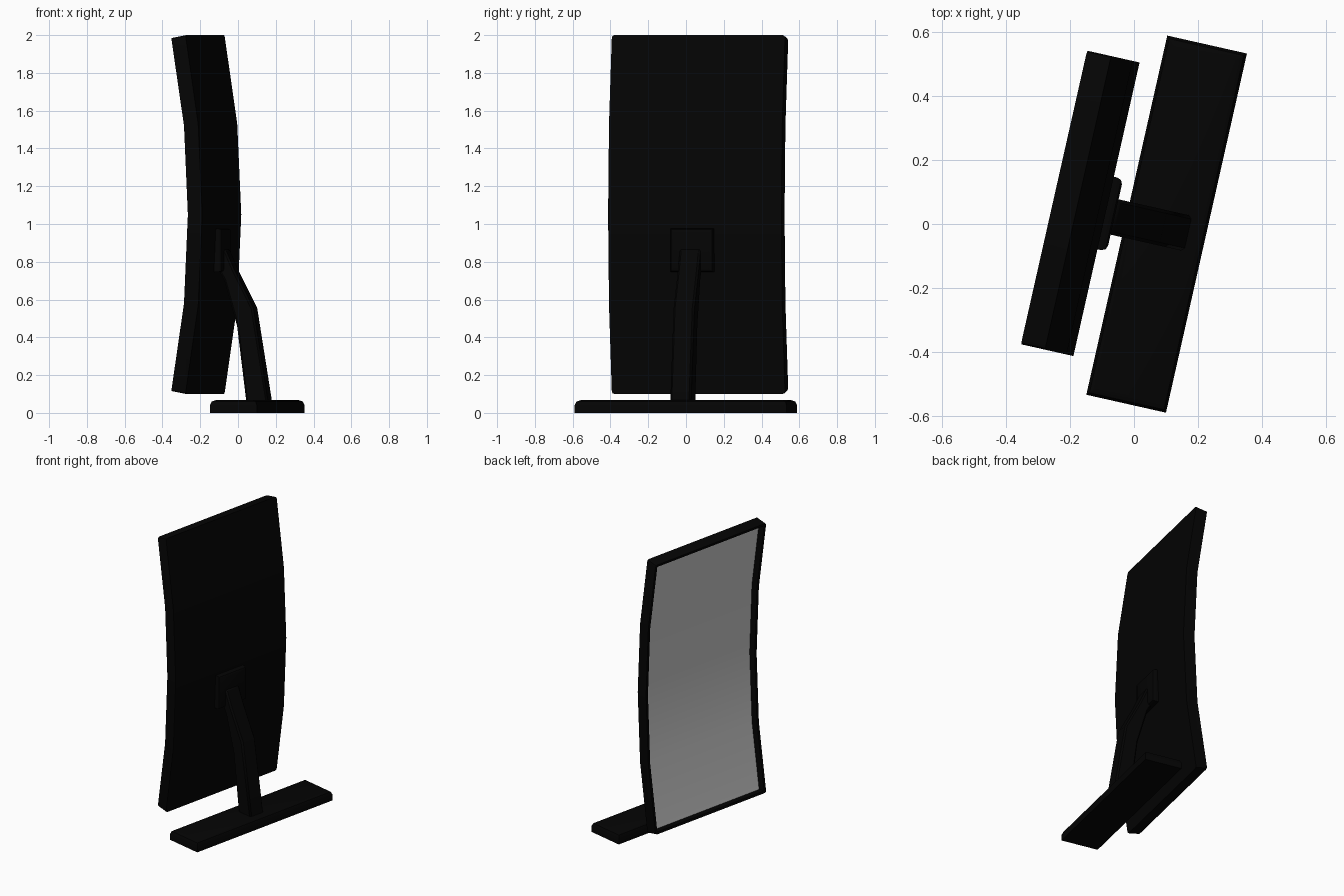
import bpy, bmesh
from math import radians
from mathutils import Matrix

if "Cube" in bpy.data.objects:
    bpy.data.objects.remove(bpy.data.objects["Cube"])

# Whole model is turned about z; local x = depth, local y = width
TURN = Matrix.Rotation(radians(-12.7), 4, 'Z')


def material(name, v):
    m = bpy.data.materials.new(name)
    m.diffuse_color = (v, v, v, 1)
    m.use_nodes = True
    m.node_tree.nodes["Principled BSDF"].inputs["Base Color"].default_value = m.diffuse_color
    return m


black = material("black_plastic", 0.0012)
grey = material("display_grey", 0.58)


def finish(name, bm, bevel=0.0, segments=1):
    bmesh.ops.recalc_face_normals(bm, faces=bm.faces)
    bm.transform(TURN)
    me = bpy.data.meshes.new(name)
    bm.to_mesh(me)
    bm.free()
    ob = bpy.data.objects.new(name, me)
    bpy.context.collection.objects.link(ob)
    me.materials.append(black)
    me.materials.append(grey)
    if bevel:
        mod = ob.modifiers.new("edge_bevel", 'BEVEL')
        mod.width, mod.segments = bevel, segments
        mod.limit_method, mod.angle_limit = 'ANGLE', radians(40)
    bpy.ops.object.select_all(action='DESELECT')
    ob.select_set(True)
    bpy.context.view_layer.objects.active = ob
    bpy.ops.object.shade_smooth_by_angle(angle=radians(25))
    return ob


def box(x0, x1, mid, width, z0, z1):
    bm = bmesh.new()
    bmesh.ops.create_cube(bm, size=1)
    bm.transform(Matrix.Translation(((x0 + x1) / 2, mid, (z0 + z1) / 2))
                 @ Matrix.Diagonal((x1 - x0, width, z1 - z0, 1)))
    return bm


def round_edges(bm, test, offset, segments=2):
    edges = [e for e in bm.edges if all(test(v.co) for v in e.verts)]
    bmesh.ops.bevel(bm, geom=edges, offset=offset, segments=segments,
                    profile=0.5, affect='EDGES')


def extrude_profile(bm, pts, mid, width):
    a = [bm.verts.new((x, mid - width / 2, z)) for x, z in pts]
    b = [bm.verts.new((x, mid + width / 2, z)) for x, z in pts]
    n = len(pts)
    sides = [bm.faces.new((a[i], a[(i + 1) % n], b[(i + 1) % n], b[i])) for i in range(n)]
    bm.faces.new(a)
    bm.faces.new(b)
    bmesh.ops.recalc_face_normals(bm, faces=bm.faces)
    return sides


# Base: long bar with top edges rounded
bm = box(-0.028, 0.227, 0.022, 1.15, 0, 0.068)
round_edges(bm, lambda c: c.z > 0.05, 0.028)
finish("base", bm)

# Curved display: bent slab with a thin rim around a deeply recessed screen
front = [(-0.262, 0.115), (-0.193, 0.58), (-0.172, 1.05), (-0.193, 1.52), (-0.262, 1.985)]
back = [(-0.185, 2.0), (-0.116, 1.53), (-0.094, 1.05), (-0.116, 0.57), (-0.185, 0.1)]
bm = bmesh.new()
panel = extrude_profile(bm, front + back, 0.026, 0.94)[:4]
bmesh.ops.inset_region(bm, faces=panel, thickness=0.016, use_even_offset=True)
bmesh.ops.inset_region(bm, faces=panel, thickness=0.0005, depth=-0.047, use_even_offset=True)
for f in panel:
    f.material_index = 1
# Round the four outer corners
corners = [e for e in bm.edges if abs(e.verts[0].co.y - e.verts[1].co.y) < 1e-4
           and abs(abs(e.verts[0].co.y - 0.026) - 0.47) < 1e-3
           and abs(e.verts[0].co.x - e.verts[1].co.x) > 0.05
           and abs(e.verts[0].co.z - e.verts[1].co.z) < 0.05
           and abs(e.verts[0].co.z - 1.05) > 0.8]
bmesh.ops.bevel(bm, geom=corners, offset=0.014, segments=2, profile=0.5, affect='EDGES')
finish("curved_display", bm)

# Mounting plate on the back of the display
bm = box(-0.12, -0.064, 0.014, 0.232, 0.746, 0.975)
round_edges(bm, lambda c: c.x > -0.07, 0.018)
finish("mount_plate", bm)

# Cranked neck
neck = [(0.055, 0.05), (0.174, 0.05), (0.092, 0.555), (-0.012, 0.76), (-0.06, 0.87),
        (-0.095, 0.87), (-0.095, 0.755), (-0.065, 0.70), (0.004, 0.46)]
bm = bmesh.new()
extrude_profile(bm, neck, 0.008, 0.113)
finish("neck", bm, 0.01)
